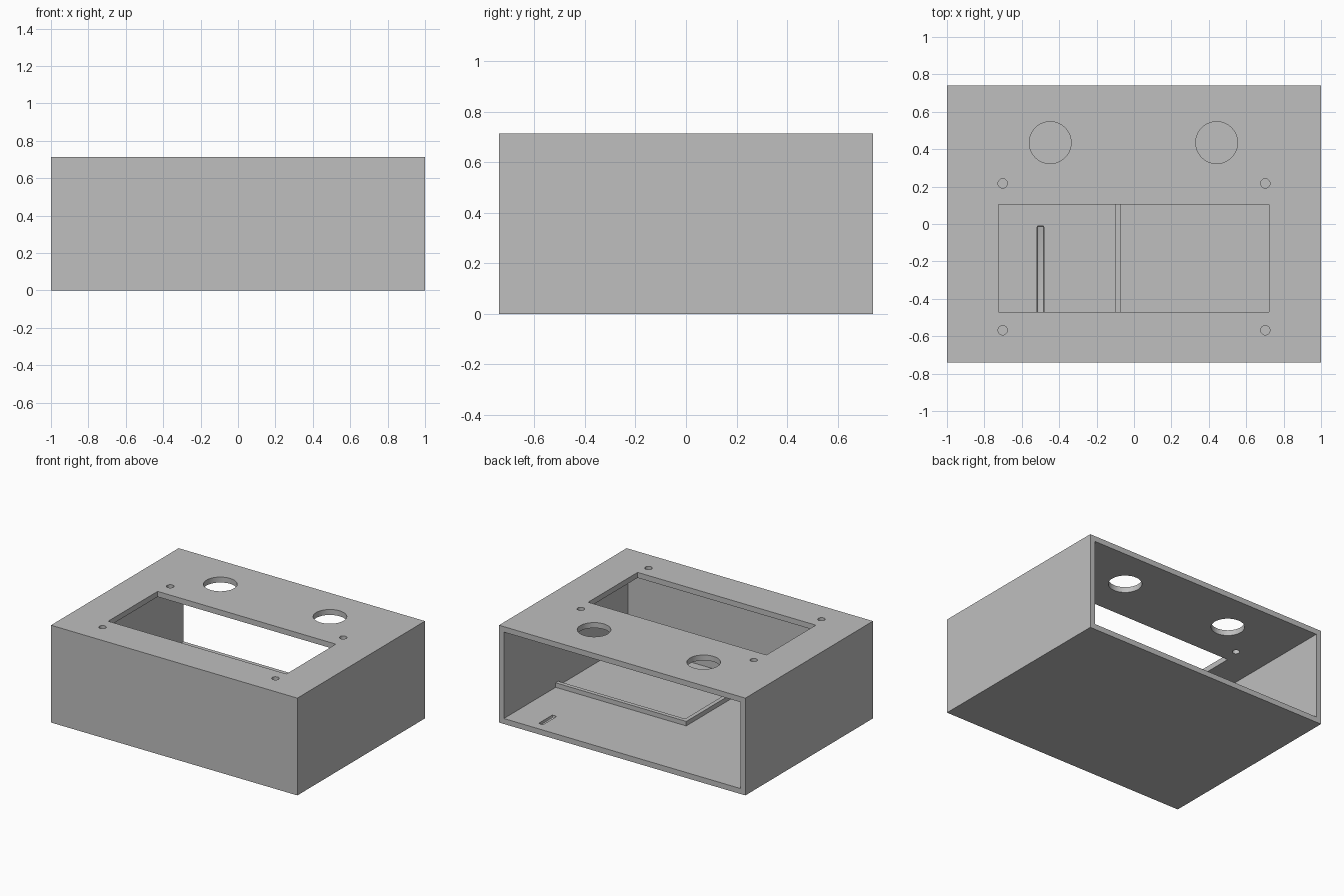
import bpy

cube = bpy.data.objects.get("Cube")
if cube:
    bpy.data.objects.remove(cube, do_unlink=True)

W, D, H, T = 2.0, 1.48, 0.714, 0.04   # outer width, depth, height, wall thickness

grey = bpy.data.materials.new("light_grey")
grey.use_nodes = True
colour = (0.52, 0.52, 0.52, 1)
grey.diffuse_color = colour
grey.node_tree.nodes["Principled BSDF"].inputs["Base Color"].default_value = colour


def box(name, x, y, z):
    """Box from (min, max) ranges on each axis."""
    mid = [(a + b) / 2 for a, b in (x, y, z)]
    bpy.ops.mesh.primitive_cube_add(size=1, location=mid)
    ob = bpy.context.object
    ob.name = name
    ob.scale = [b - a for a, b in (x, y, z)]
    bpy.ops.object.transform_apply(location=False, rotation=False, scale=True)
    ob.data.materials.append(grey)
    return ob


def cylinder(name, x, y, z, radius, height, sides):
    bpy.ops.mesh.primitive_cylinder_add(vertices=sides, radius=radius, depth=height,
                                        location=(x, y, z))
    ob = bpy.context.object
    ob.name = name
    ob.data.materials.append(grey)
    return ob


def cut(target, cutter):
    mod = target.modifiers.new("cut", 'BOOLEAN')
    mod.operation = 'DIFFERENCE'
    mod.solver = 'EXACT'
    mod.object = cutter
    bpy.context.view_layer.objects.active = target
    bpy.ops.object.modifier_apply(modifier=mod.name)
    bpy.data.objects.remove(cutter, do_unlink=True)


# Enclosure hollowed out and open at the back
case = box("enclosure", (-W / 2, W / 2), (-D / 2, D / 2), (0, H))
cut(case, box("cavity", (-W / 2 + T, W / 2 - T), (-D / 2 + T, D), (T, H - T)))

# Display window in the top panel
cut(case, box("window", (-0.725, 0.722), (-0.47, 0.103), (H - 2 * T, H + T)))

# Two button holes and four screw holes
for side in (-1, 1):
    cut(case, cylinder("button_hole", side * 0.445 - 0.003, 0.435, H, 0.112, 3 * T, 48))
    for y in (0.217, -0.568):
        cut(case, cylinder("screw_hole", side * 0.702, y, H, 0.025, 3 * T, 24))

# Shallow grooves in the floor, with softened ends
for x, y0, y1 in ((-0.5, -0.62, -0.01), (0.71, 0.51, 0.67)):
    groove = box("groove", (x - 0.018, x + 0.018), (y0, y1), (T / 2, 2 * T))
    bevel = groove.modifiers.new("round", 'BEVEL')
    bevel.width = 0.007
    bevel.segments = 2
    bpy.ops.object.modifier_apply(modifier=bevel.name)
    cut(case, groove)

# Low L-shaped locating ridge on the floor
ridge = box("floor_ridge", (-0.1, W / 2 - T), (-D / 2 + T, 0.14), (T, T + 0.033))
cut(ridge, box("ridge_pocket", (-0.07, W), (-D, 0.11), (0, 4 * T)))

# Smooth round holes, sharp corners
for ob in (case, ridge):
    bpy.ops.object.select_all(action='DESELECT')
    ob.select_set(True)
    bpy.context.view_layer.objects.active = ob
    bpy.ops.object.shade_smooth_by_angle()
